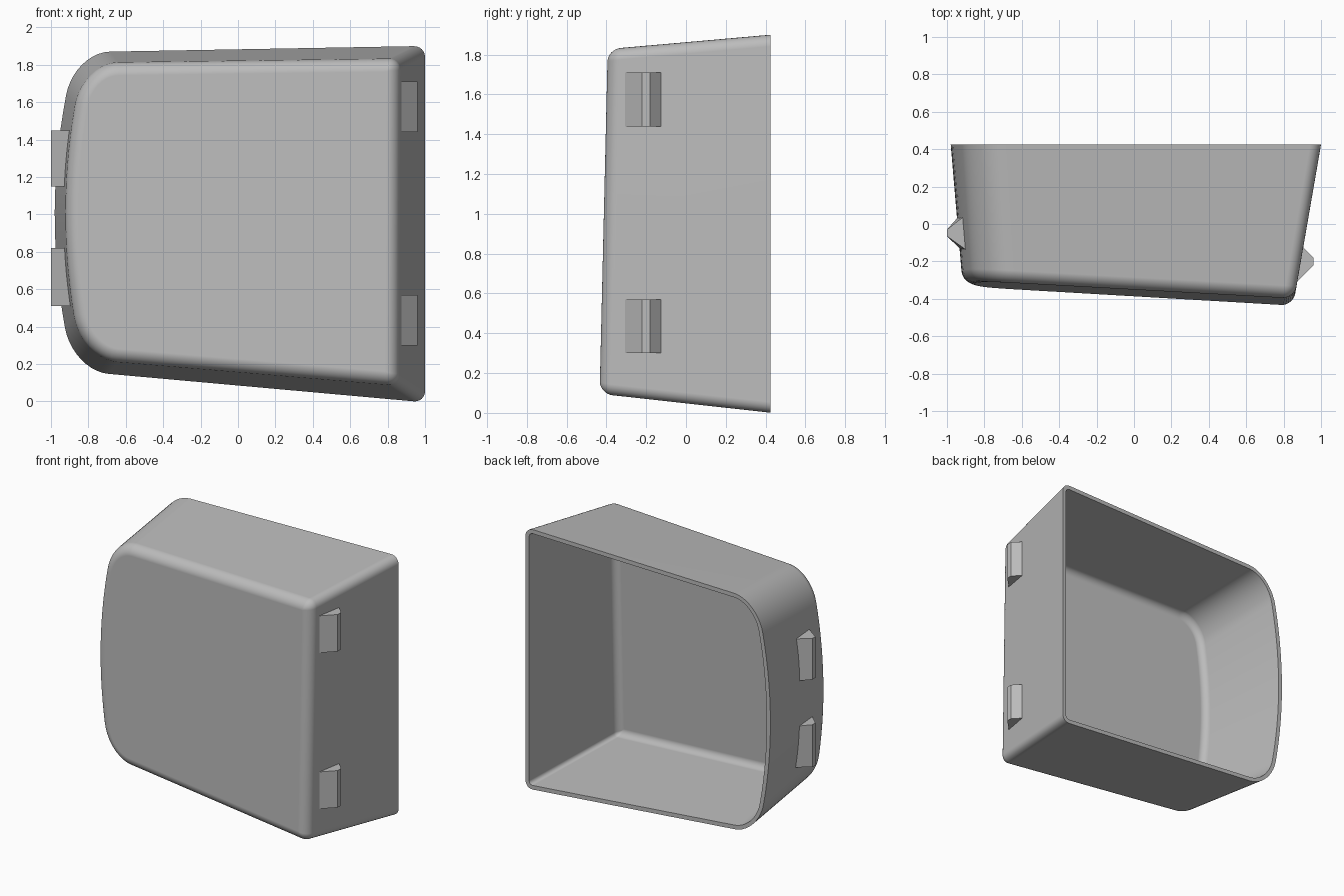
import bpy, bmesh, math
from mathutils import Vector

cube = bpy.data.objects.get("Cube")
if cube:
    bpy.data.objects.remove(cube, do_unlink=True)

BACK = 0.425      # y of the open rim
WALL = 0.03
FILLET = 0.065

grey = bpy.data.materials.new("plain grey")
grey.use_nodes = True
colour = (0.5, 0.5, 0.5, 1)
grey.diffuse_color = colour
grey.node_tree.nodes["Principled BSDF"].inputs["Base Color"].default_value = colour


# Drafted side walls: s is the depth from the rim, d an inward offset
def right_x(s, d=0):
    return 1 - 0.173 * s - d


def left_x(z, s, d=0):
    return -0.98 + 0.085 * s + d + 0.15 * (z - 1) ** 2


def top_z(x, s, d=0):
    return 1.9 + 0.018 * (x - 0.95) - 0.085 * s - d


def bottom_z(x, s, d=0):
    return -0.09 * (x - 0.95) + 0.095 * s + d


def front_y(x, z):
    return -0.388 - 0.056 * x + 0.0235 * (z - 0.15)


def corner(a, c, b, n=10):
    """Rounded corner from a to b, tangent to the lines through c."""
    a, c, b = Vector(a), Vector(c), Vector(b)
    h1, h2 = a.lerp(c, 0.56), b.lerp(c, 0.56)
    pts = []
    for i in range(n + 1):
        t = i / n
        u = 1 - t
        pts.append(a * u**3 + h1 * (3 * u * u * t) + h2 * (3 * u * t * t) + b * t**3)
    return pts


def outline(s, d):
    """Closed x-z section: two tight right corners, two broad left ones."""
    small, big = max(0.06 - d, 0.005), 0.23 - d
    xr = right_x(s, d)
    pts = []
    zt, zb = top_z(xr, s, d), bottom_z(xr, s, d)
    pts += corner((xr, zt - small), (xr, zt),
                  (xr - small, top_z(xr - small, s, d)), 6)
    # upper left
    z = top_z(-0.88, s, d)
    x = left_x(z, s, d)
    lo = z - big
    pts += corner((x + big * 0.8, top_z(x + big * 0.8, s, d)),
                  (x - 0.01, z), (left_x(lo, s, d), lo))
    # bowed left side, then lower left
    zz = bottom_z(-0.88, s, d)
    x = left_x(zz, s, d)
    hi = zz + big
    for i in range(1, 14):
        z = lo + (hi - lo) * i / 14
        pts.append(Vector((left_x(z, s, d), z)))
    pts += corner((left_x(hi, s, d), hi), (x - 0.01, zz),
                  (x + big * 0.8, bottom_z(x + big * 0.8, s, d)))
    pts += corner((xr - small, bottom_z(xr - small, s, d)), (xr, zb),
                  (xr, zb + small), 6)
    return pts


def skin(bm, wall, fillet):
    """Rings from the rim to the rounded front, closed by a flat cap."""
    rings = [[bm.verts.new((p.x, BACK, p.y)) for p in outline(0, wall)]]
    steps = 8
    for k in range(steps + 1):
        a = math.pi / 2 * k / steps
        inset = wall + fillet * (1 - math.cos(a))
        lift = wall + fillet * (1 - math.sin(a))
        ring = []
        for p, q in zip(outline(0, inset), outline(1, inset)):
            y = front_y(*p.lerp(q, 0.8)) + lift
            c = p.lerp(q, BACK - y)
            ring.append(bm.verts.new((c.x, y, c.y)))
        rings.append(ring)
    for r0, r1 in zip(rings, rings[1:]):
        bridge(bm, r0, r1)
    bm.faces.new(rings[-1])
    return rings[0]


def bridge(bm, r0, r1):
    n = len(r0)
    for i in range(n):
        j = (i + 1) % n
        bm.faces.new((r0[i], r0[j], r1[j], r1[i]))


def finish(bm, name, smooth):
    bmesh.ops.recalc_face_normals(bm, faces=bm.faces)
    me = bpy.data.meshes.new(name)
    bm.to_mesh(me)
    bm.free()
    me.materials.append(grey)
    ob = bpy.data.objects.new(name, me)
    bpy.context.collection.objects.link(ob)
    if smooth:
        bpy.ops.object.select_all(action='DESELECT')
        ob.select_set(True)
        bpy.context.view_layer.objects.active = ob
        bpy.ops.object.shade_smooth_by_angle(angle=math.radians(35))
        mod = ob.modifiers.new("flat face normals", 'WEIGHTED_NORMAL')
        mod.keep_sharp = True
    return ob


# Hollow shell, open at the back
bm = bmesh.new()
outer = skin(bm, 0, FILLET)
inner = skin(bm, WALL, FILLET * 0.7)
bridge(bm, outer, inner)
finish(bm, "housing_shell", True)


# Snap clips: wedge prisms with a narrow flat tip
def clip(name, wall_x, tip_x, ys, z0, z1):
    bm = bmesh.new()
    ends = []
    for z in (z0, z1):
        xs = (wall_x(z, BACK - ys[0]), tip_x, tip_x, wall_x(z, BACK - ys[3]))
        ends.append([bm.verts.new((x, y, z)) for x, y in zip(xs, ys)])
    bridge(bm, *ends)
    for e in ends:
        bm.faces.new(e)
    finish(bm, name, False)


for label, z0, z1 in (("lower", 0.30, 0.57), ("upper", 1.44, 1.71)):
    clip(label + "_left_clip", lambda z, s: right_x(s, 0.006), 0.96,
         (-0.315, -0.22, -0.18, -0.12), z0, z1)
for label, z0, z1 in (("lower", 0.51, 0.82), ("upper", 1.15, 1.45)):
    clip(label + "_right_clip", lambda z, s: left_x(z, s, 0.006), -1.0,
         (-0.14, -0.065, -0.03, 0.04), z0, z1)
